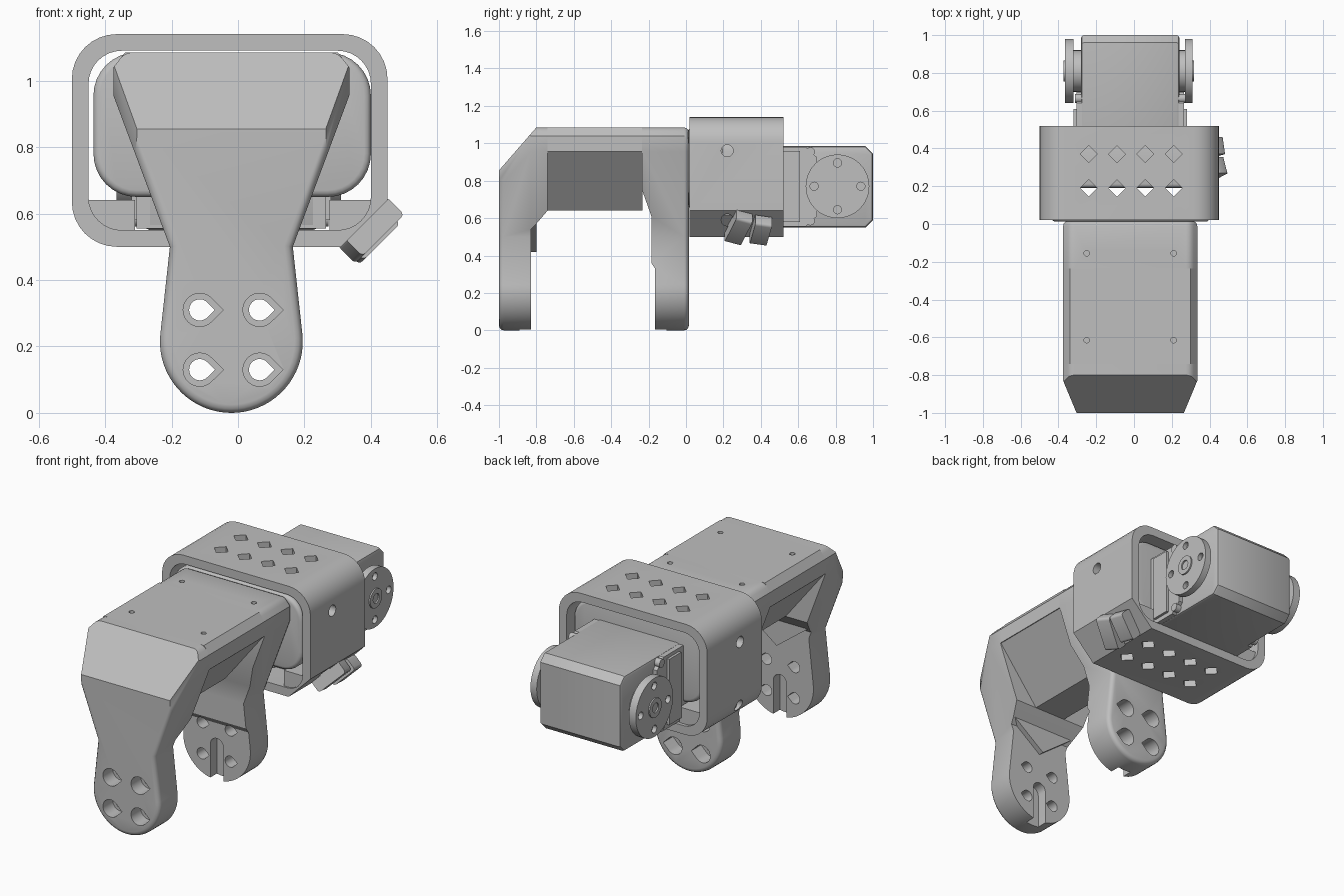
import bpy, bmesh, math
from mathutils import Matrix, Vector

if "Cube" in bpy.data.objects:
    bpy.data.objects.remove(bpy.data.objects["Cube"], do_unlink=True)

GREY = bpy.data.materials.new("plain grey")
GREY.use_nodes = True
GREY.diffuse_color = (0.52, 0.52, 0.52, 1)
for node in GREY.node_tree.nodes:
    if node.type == 'BSDF_PRINCIPLED':
        node.inputs["Base Color"].default_value = GREY.diffuse_color
        node.inputs["Roughness"].default_value = 0.6

MID = -0.02  # the body sits slightly off centre


def prism(name, pts, axis, a, b):
    """Extrude a flat outline along an axis from a to b."""
    place = {'x': lambda p: (a, p[0], p[1]),
             'y': lambda p: (p[0], a, p[1]),
             'z': lambda p: (p[0], p[1], a)}[axis]
    bm = bmesh.new()
    face = bm.faces.new([bm.verts.new(place(p)) for p in pts])
    out = bmesh.ops.extrude_face_region(bm, geom=[face])
    step = Vector([b - a if k == axis else 0 for k in 'xyz'])
    bmesh.ops.translate(bm, verts=[v for v in out['geom'] if isinstance(v, bmesh.types.BMVert)], vec=step)
    bmesh.ops.recalc_face_normals(bm, faces=bm.faces)
    mesh = bpy.data.meshes.new(name)
    bm.to_mesh(mesh)
    bm.free()
    mesh.materials.append(GREY)
    ob = bpy.data.objects.new(name, mesh)
    bpy.context.collection.objects.link(ob)
    return ob


def arc(cx, cy, r, start, end, n):
    angles = [math.radians(start + (end - start) * i / n) for i in range(n + 1)]
    return [(cx + r * math.cos(t), cy + r * math.sin(t)) for t in angles]


def circle(cx, cy, r, n=32):
    return arc(cx, cy, r, 0, 360, n)[:-1]


def teardrop(cx, cy, r):
    return arc(cx, cy, r, 45, 315, 24) + [(cx + r * 1.42, cy)]


def rounded(x0, x1, y0, y1, r, n=8):
    return (arc(x1 - r, y1 - r, r, 0, 90, n) + arc(x0 + r, y1 - r, r, 90, 180, n)
            + arc(x0 + r, y0 + r, r, 180, 270, n) + arc(x1 - r, y0 + r, r, 270, 360, n))


def mirrored(half):
    """Right half of an outline, then its mirror image back down."""
    return [(MID + x, z) for x, z in half] + [(MID - x, z) for x, z in reversed(half)]


def apply(ob, mod):
    bpy.ops.object.select_all(action='DESELECT')
    bpy.context.view_layer.objects.active = ob
    ob.select_set(True)
    bpy.ops.object.modifier_apply(modifier=mod.name)


def combine(ob, tools, operation='DIFFERENCE'):
    for tool in tools:
        tool.hide_render = True
        mod = ob.modifiers.new("cut", 'BOOLEAN')
        mod.operation, mod.solver, mod.object = operation, 'EXACT', tool
        apply(ob, mod)
        bpy.data.objects.remove(tool, do_unlink=True)


def bevel(ob, width, segments=3):
    mod = ob.modifiers.new("bevel", 'BEVEL')
    mod.width, mod.segments = width, segments
    mod.limit_method, mod.angle_limit = 'ANGLE', math.radians(50)
    apply(ob, mod)


def pin_holes(y):
    return [prism("pin_hole", circle(x, y, .015, 12), 'z', 1.02, 1.2) for x in (-.25, .21)]


# Legs: a side outline limited by a round-rimmed front outline, then drilled
shoulder = [(.355, .955), (.355, 1.04), (.32, 1.085)]
outline = arc(MID, .215, .215, -188, 8, 36) + mirrored([(.185, .5)] + shoulder)
front_side = [(-1.1, -.1), (-1.1, .74), (-.8, 1.085), (-.74, 1.085), (-.74, .64), (-.8, .57),
              (-.83, .54), (-.83, -.1)]
rear_side = [(.1, -.1), (.1, 1.2), (-.235, 1.2), (-.235, .75), (-.185, .61), (-.185, .36),
             (-.165, .33), (-.165, -.1)]
slot = arc(MID, .2, .042, 0, 180, 12) + [(MID - .042, -.1), (MID + .042, -.1)]
for name, side, span, bore, inner in (
        ("front_leg", front_side, (-1, -.5), (-1.1, -.91), (-.89, -.7)),
        ("rear_leg", rear_side, (-.5, .015), (-.075, .1), (-.3, -.105))):
    leg = prism(name, outline, 'y', *span)
    bevel(leg, .025)
    combine(leg, [prism("side_limit", side, 'x', -.6, .6)], 'INTERSECT')
    cuts = [prism("slot", slot, 'y', *inner)]
    for x in (-.115, .065):
        for z in (.13, .31):
            cuts.append(prism("bolt_hole", teardrop(x, z, .032), 'y', -1.2, .2))
            cuts.append(prism("counterbore", teardrop(x, z, .05), 'y', *bore))
    if name == "rear_leg":
        cuts += pin_holes(-.155)
    else:
        # slanted front corners
        for s in (-1, 1):
            corner = [(MID + s * x, y) for x, y in ((.355, -.83), (.276, -1.02), (.5, -1.02), (.5, -.83))]
            cuts.append(prism("corner", corner, 'z', .5, 1.2))
    combine(leg, cuts)

# Top plate, the tapered keel under it and the pointed rib behind the front leg
plate = prism("top_plate", mirrored(shoulder), 'y', -.74, -.235)
combine(plate, pin_holes(-.615))
prism("keel", mirrored([(.1, .64), (.352, .957)]), 'y', -.742, -.233)
prism("pointed_rib", [(MID, .42), (MID + .2, .57), (MID - .2, .57)], 'y', -.84, -.8)

# Rounded bodies inside the sleeve, with a gap between them
for name, y0, y1 in (("front_body", .012, .143), ("rear_body", .192, .46)):
    body = prism(name, rounded(-.435, .4, .65, 1.085, .13), 'y', y0, y1)
    bevel(body, .02)

# Rectangular sleeve with three rounded corners and one flat one
ring = rounded(-.5, .45, .5, 1.14, .135)
sleeve = prism("sleeve", ring[:27] + [(.31, .5), (.45, .64)], 'y', .02, .52)
cuts = [prism("opening", rounded(-.45, .4, .55, 1.09, .1), 'y', -.1, .7)]
for x in (-.24, -.09, .06, .21):
    for y in (.19, .37):
        cuts.append(prism("vent", circle(x, y, .045, 4), 'z', .3, 1.3))
for z in (.59, .96):
    cuts.append(prism("side_hole", circle(.22, z, .032, 20), 'x', -.7, .7))
combine(sleeve, cuts)

# Corner blocks inside the sleeve
prism("right_block", [(-.46, .545), (-.31, .545), (-.31, .64), (-.46, .64)], 'y', .03, .5)
prism("left_block", [(.275, .545), (.34, .545), (.41, .615), (.41, .64), (.275, .64)], 'y', .03, .5)

# Latch lugs on the flat corner of the sleeve
for name, y, size, height, tilt in (("front_lug", .28, .095, .55, .35), ("rear_lug", .4, .08, .535, .2)):
    lug = prism(name, rounded(-size, size, -.038, .038, .015, 3), 'y', -.045, .045)
    turn = Matrix.Rotation(math.radians(-45), 4, 'Y') @ Matrix.Rotation(tilt, 4, 'Z')
    lug.data.transform(Matrix.Translation((.4, y, height)) @ turn)

# Motor: main case, wider front case and mounting ears
case = prism("motor_case", [(.19, .55), (.96, .55), (1, .59), (1, .945), (.96, .985), (.19, .985)],
             'x', -.28, .24)
bevel(case, .015, 2)
prism("motor_shoulder", [(.19, .555), (.64, .555), (.7, .61), (.7, .925), (.64, .98), (.19, .98)],
      'x', -.305, .265)
prism("ear_plate", [(.5, .58), (.61, .58), (.61, .96), (.5, .96)], 'x', -.32, .28)
for z in (.585, .955):
    prism("case_screw", circle(.665, z, .024, 16), 'x', -.312, .272)

# Output discs on both ends of the motor shaft
for name, inner, face, outer in (("left_disc", .2, .27, .31), ("right_disc", -.25, -.32, -.365)):
    sign = math.copysign(1, outer)
    disc = prism(name, circle(.81, .77, .17, 48), 'x', face, outer)
    holes = [prism("disc_hole", circle(.81 + .125 * math.cos(t), .77 + .125 * math.sin(t), .022, 16),
                   'x', outer - sign * .025, outer + sign * .1)
             for t in (0, math.pi / 2, math.pi, math.pi * 1.5)]
    combine(disc, holes)
    prism(name + "_boss", circle(.81, .77, .11), 'x', inner, face + sign * .01)
    hub = prism(name + "_hub", circle(.81, .77, .055), 'x', face, outer + sign * .008)
    combine(hub, [prism("hub_hole", circle(.81, .77, .028, 16), 'x', outer - sign * .02, outer + sign * .1)])

# Smooth shading with sharp edges kept
for ob in list(bpy.context.scene.objects):
    if ob.type == 'MESH' and GREY.name in ob.data.materials:
        bpy.ops.object.select_all(action='DESELECT')
        bpy.context.view_layer.objects.active = ob
        ob.select_set(True)
        bpy.ops.object.shade_smooth_by_angle(angle=math.radians(32))
